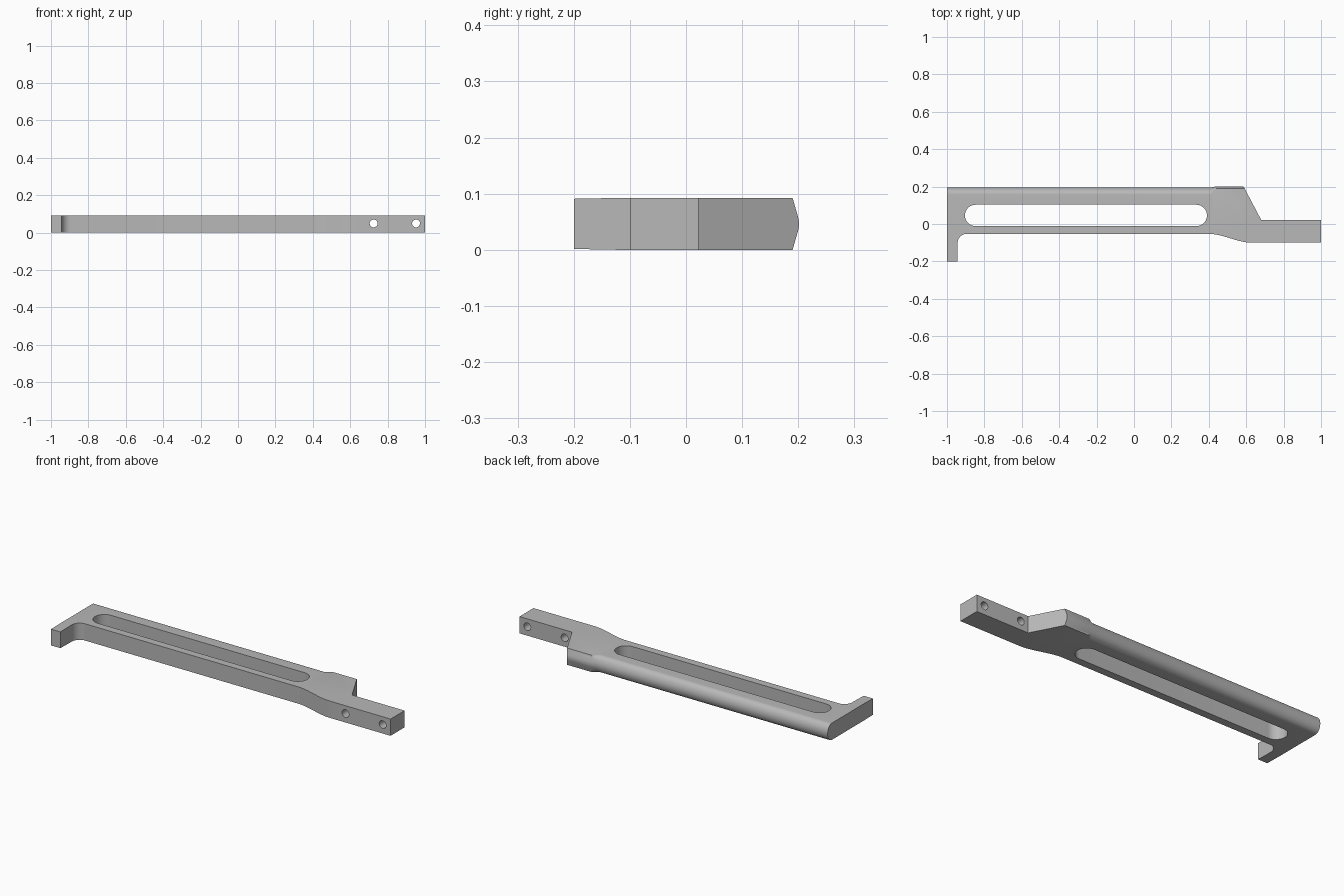
import bpy, bmesh
from math import pi, sin, cos, radians
from mathutils import Vector

if "Cube" in bpy.data.objects:
    bpy.data.objects.remove(bpy.data.objects["Cube"], do_unlink=True)

H = 0.0925          # thickness of the bar
MID = H / 2

grey = bpy.data.materials.new("plain_grey")
grey.use_nodes = True
grey.diffuse_color = (0.48, 0.48, 0.48, 1)
grey.node_tree.nodes["Principled BSDF"].inputs["Base Color"].default_value = grey.diffuse_color


def loft(name, sections):
    """Solid skinned through matching closed sections, capped at both ends."""
    bm = bmesh.new()
    rings = [[bm.verts.new(p) for p in s] for s in sections]
    n = len(rings[0])
    for a, b in zip(rings, rings[1:]):
        for i in range(n):
            j = (i + 1) % n
            bm.faces.new((a[i], a[j], b[j], b[i]))
    bm.faces.new(rings[0])
    bm.faces.new(rings[-1])
    bmesh.ops.recalc_face_normals(bm, faces=bm.faces)
    mesh = bpy.data.meshes.new(name)
    bm.to_mesh(mesh)
    bm.free()
    mesh.materials.append(grey)
    ob = bpy.data.objects.new(name, mesh)
    bpy.context.collection.objects.link(ob)
    return ob


def prism(name, outline, z0, z1):
    return loft(name, [[(x, y, z) for x, y in outline] for z in (z0, z1)])


def arc(cx, cy, r, start, end, n=16):
    angles = [radians(start + (end - start) * i / n) for i in range(n + 1)]
    return [(cx + r * cos(a), cy + r * sin(a)) for a in angles]


def combine(target, tool, operation):
    mod = target.modifiers.new("cut", 'BOOLEAN')
    mod.operation, mod.solver, mod.object = operation, 'EXACT', tool
    bpy.context.view_layer.objects.active = target
    bpy.ops.object.modifier_apply(modifier=mod.name)
    bpy.data.objects.remove(tool, do_unlink=True)


# Bar outline: hooked arm, filleted corner, S-bend and narrow mounting tail
bend = []
for i in range(17):
    t = i / 16
    bend.append((0.4 + 0.23 * t, -0.053 - 0.047 * t * t * (3 - 2 * t)))
outline = [(-1, -0.2), (-0.943, -0.2)]
outline += arc(-0.895, -0.101, 0.048, 180, 90)
outline += bend
outline += [(1, -0.1), (1, 0.022), (0.68, 0.022), (0.56, 0.25), (-1, 0.25)]
bar = prism("bracket_bar", outline, -0.02, H + 0.02)


# Thickness envelope: rounded back rail that runs out into a pointed pad
def back_section(x, rounded, n=24):
    pts = [(x, -0.25, 0.0025), (x, -0.12, 0)]
    for i in range(n + 1):
        a = -pi / 2 + pi * i / n
        z = MID + MID * sin(a)
        peak = min(1, 1.2 * (1 - abs(sin(a))))
        y = 0.158 + 0.037 * cos(a) if rounded else 0.19 + 0.011 * peak
        pts.append((x, y, z))
    return pts + [(x, -0.12, H), (x, -0.25, H - 0.0025)]


envelope = loft("thickness_envelope", [
    back_section(-1.1, True), back_section(0.41, True),
    back_section(0.44, False), back_section(1.1, False)])
combine(bar, envelope, 'INTERSECT')

# Long round-ended slot
slot = arc(0.333, 0.046, 0.057, -90, 90, 24) + arc(-0.847, 0.046, 0.057, 90, 270, 24)
combine(bar, prism("slot_cutter", slot, -0.1, 0.2), 'DIFFERENCE')

# Two cross holes through the tail
for x in (0.725, 0.952):
    ring = arc(x, 0.049, 0.021, 0, 360, 32)[:-1]
    hole = loft("hole_cutter", [[(px, y, pz) for px, pz in ring] for y in (-0.2, 0.12)])
    combine(bar, hole, 'DIFFERENCE')

bpy.ops.object.select_all(action='DESELECT')
bar.select_set(True)
bpy.context.view_layer.objects.active = bar
bpy.ops.object.shade_smooth_by_angle(angle=radians(25))
